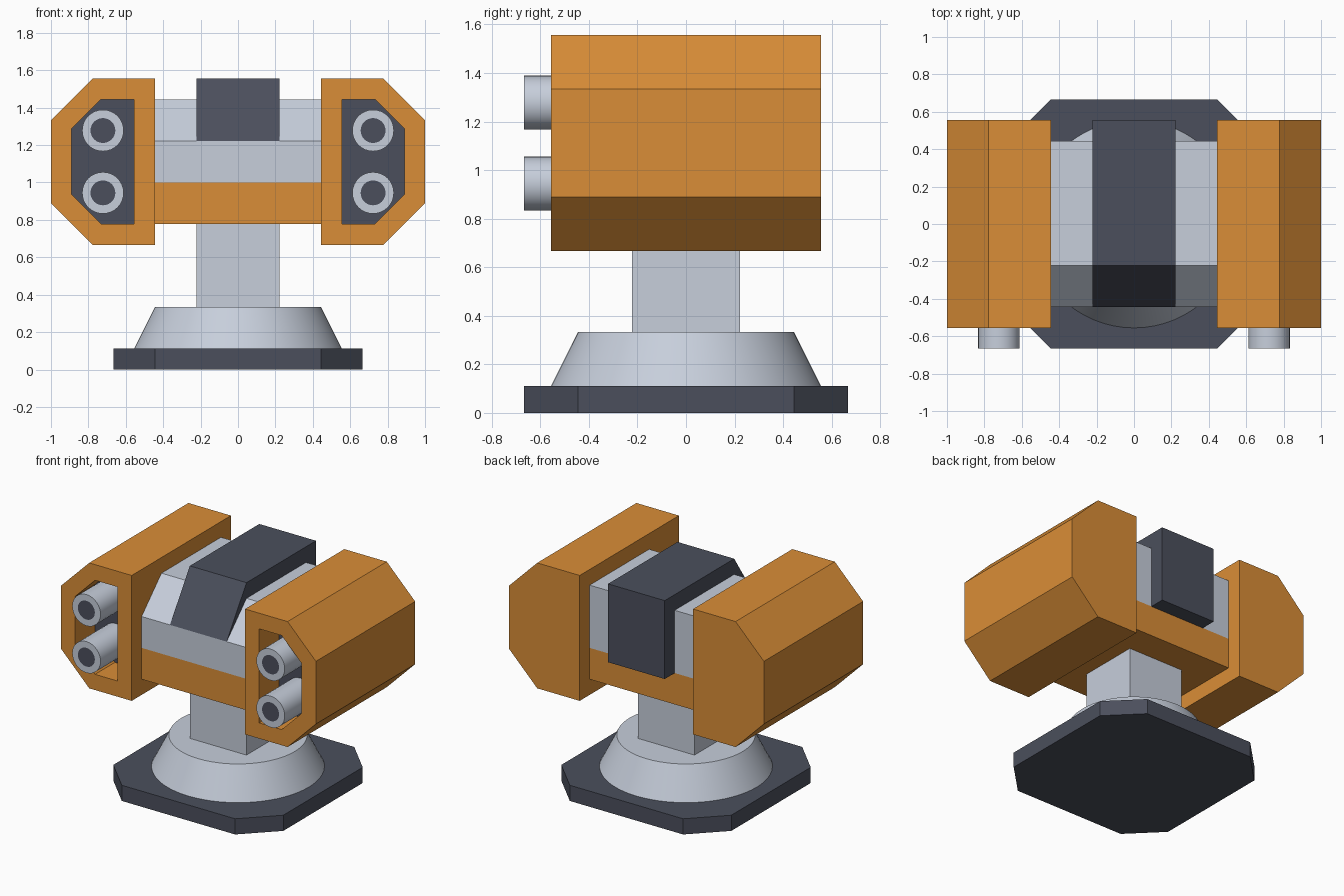
import bpy
import bmesh
import math
from mathutils import Vector

U = 1 / 9  # modelling grid unit

old = bpy.data.objects.get("Cube")
if old:
    bpy.data.objects.remove(old, do_unlink=True)


def material(name, rgb):
    m = bpy.data.materials.new(name)
    m.use_nodes = True
    m.diffuse_color = (*rgb, 1)
    m.node_tree.nodes["Principled BSDF"].inputs["Base Color"].default_value = (*rgb, 1)
    return m


ORANGE = material("orange paint", (0.70, 0.27, 0.038))
GREY = material("light grey metal", (0.57, 0.62, 0.71))
DARK = material("dark grey metal", (0.070, 0.078, 0.107))


def finish(name, bm, mats, smooth=False):
    bmesh.ops.recalc_face_normals(bm, faces=bm.faces[:])
    mesh = bpy.data.meshes.new(name)
    bm.to_mesh(mesh)
    bm.free()
    for m in mats:
        mesh.materials.append(m)
    obj = bpy.data.objects.new(name, mesh)
    bpy.context.collection.objects.link(obj)
    if smooth:
        bpy.ops.object.select_all(action='DESELECT')
        obj.select_set(True)
        bpy.context.view_layer.objects.active = obj
        bpy.ops.object.shade_smooth_by_angle(angle=math.radians(35))
    return obj


def prism(points, axis, start, end):
    """Extrude a flat profile, in grid units, along one axis."""
    bm = bmesh.new()

    def place(p):
        co = list(p)
        co.insert(axis, start)
        return Vector(co) * U

    face = bm.faces.new([bm.verts.new(place(p)) for p in points])
    out = bmesh.ops.extrude_face_region(bm, geom=[face])
    shift = Vector((0, 0, 0))
    shift[axis] = (end - start) * U
    verts = [g for g in out["geom"] if isinstance(g, bmesh.types.BMVert)]
    bmesh.ops.translate(bm, verts=verts, vec=shift)
    bmesh.ops.recalc_face_normals(bm, faces=bm.faces[:])
    return bm


def rect(a, b, c, d):
    return [(a, c), (b, c), (b, d), (a, d)]


# Base plate with cut corners
plate = [(4, -6), (6, -4), (6, 4), (4, 6), (-4, 6), (-6, 4), (-6, -4), (-4, -6)]
finish("base_plate", prism(plate, 2, 0, 1), [DARK])

# Tapered round foot
bm = bmesh.new()
bmesh.ops.create_cone(bm, cap_ends=True, segments=64, radius1=5 * U,
                      radius2=4 * U, depth=2 * U)
bmesh.ops.translate(bm, verts=bm.verts[:], vec=(0, 0, 2 * U))
finish("tapered_foot", bm, [GREY], smooth=True)

# Square post
finish("post", prism(rect(-2, 2, -2, 2), 2, 3, 7), [GREY])

# Cross body: painted lower half, bare upper half with sloped front
finish("lower_body", prism(rect(-4, 4, 7, 9), 0, -4, 4), [ORANGE])
upper = [(-4, 9), (4, 9), (4, 13), (-2, 13), (-4, 11)]
finish("upper_body", prism(upper, 0, -4, 4), [GREY])

# Dark centre cover wrapping over the top and down the back
cover = [(-4, 11), (-2, 14), (5, 14), (5, 9), (3, 9), (3, 11)]
finish("centre_cover", prism(cover, 0, -2, 2), [DARK])


def pod(name, side):
    outline = [(4, 6), (7, 6), (9, 8), (9, 12), (7, 14), (4, 14)]
    bm = prism([(side * x, z) for x, z in outline], 1, -5, 5)
    front = min(bm.faces, key=lambda f: f.calc_center_median().y)
    # Front recess with a dark floor
    bmesh.ops.inset_region(bm, faces=[front], thickness=U, use_even_offset=True)
    out = bmesh.ops.extrude_discrete_faces(bm, faces=[front])
    floor = out["faces"][0]
    bmesh.ops.translate(bm, verts=floor.verts[:], vec=(0, 2 * U, 0))
    floor.material_index = 1
    finish(name, bm, [ORANGE, DARK])


def barrel(name, x, z):
    bm = bmesh.new()
    bmesh.ops.create_cone(bm, cap_ends=True, segments=32, radius1=U,
                          radius2=U, depth=3 * U)
    for v in bm.verts:
        v.co = Vector((v.co.x + x * U, v.co.z - 4.5 * U, v.co.y + z * U))
    bmesh.ops.recalc_face_normals(bm, faces=bm.faces[:])
    muzzle = min(bm.faces, key=lambda f: f.calc_center_median().y)
    bmesh.ops.inset_region(bm, faces=[muzzle], thickness=0.4 * U, use_even_offset=True)
    muzzle.material_index = 1
    finish(name, bm, [GREY, DARK], smooth=True)


# Side pods, each with two stacked barrels
for label, side in (("left", 1), ("right", -1)):
    pod(label + "_pod", side)
    barrel(label + "_upper_barrel", side * 6.5, 11.5)
    barrel(label + "_lower_barrel", side * 6.5, 8.5)
